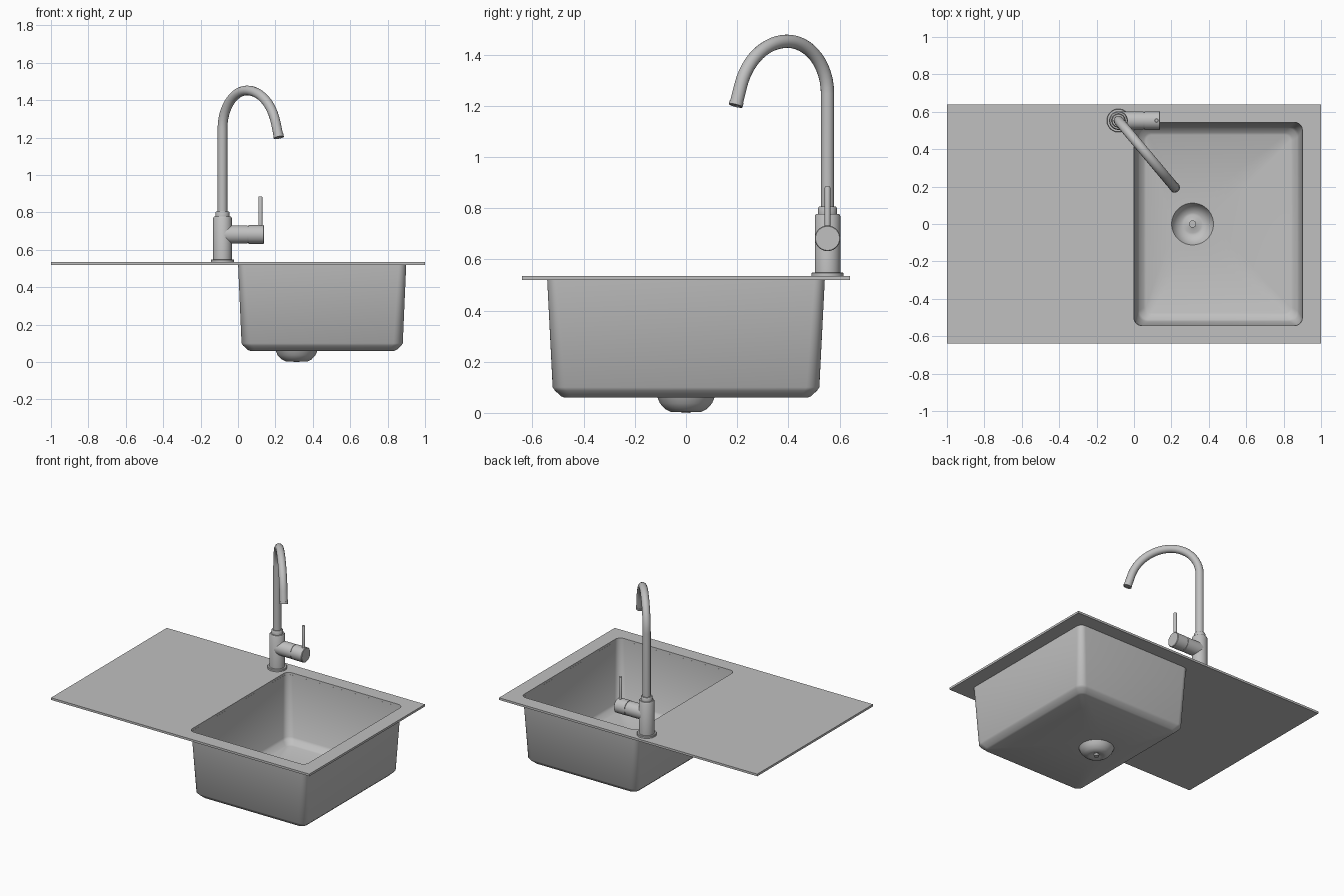
import bpy, bmesh
from math import sin, cos, pi, radians
from mathutils import Matrix, Vector

cube = bpy.data.objects.get("Cube")
if cube:
    bpy.data.objects.remove(cube, do_unlink=True)

steel = bpy.data.materials.new("brushed_steel")
steel.use_nodes = True
GREY = (0.53, 0.53, 0.53, 1)
steel.diffuse_color = GREY
steel.node_tree.nodes["Principled BSDF"].inputs["Base Color"].default_value = GREY

STEPS = 8  # points per quarter turn


def finish(obj, angle=40):
    obj.data.materials.clear()
    obj.data.materials.append(steel)
    bpy.ops.object.select_all(action='DESELECT')
    obj.select_set(True)
    bpy.context.view_layer.objects.active = obj
    bpy.ops.object.shade_smooth_by_angle(angle=radians(angle))
    return obj


def rounded_rect(cx, hx, hy, r, z):
    ring = []
    for k in range(4):
        sx, sy = ((1, 1), (-1, 1), (-1, -1), (1, -1))[k]
        for j in range(STEPS):
            a = pi / 2 * (k + j / (STEPS - 1))
            ring.append((cx + sx * (hx - r) + r * cos(a), sy * (hy - r) + r * sin(a), z))
    return ring


def circle(cx, r, z):
    n = 4 * STEPS
    return [(cx + r * cos(2 * pi * (i + 0.5) / n), r * sin(2 * pi * (i + 0.5) / n), z)
            for i in range(n)]


def loft(name, rings, cap_start=False, cap_end=False, matrix=None, angle=40):
    """Bridge successive rings of equal point count into one surface."""
    bm = bmesh.new()
    loops = [[bm.verts.new(p) for p in ring] for ring in rings]
    n = len(loops[0])
    for a, b in zip(loops, loops[1:]):
        for i in range(n):
            j = (i + 1) % n
            bm.faces.new((a[i], a[j], b[j], b[i]))
    if cap_start:
        bm.faces.new(loops[0][::-1])
    if cap_end:
        bm.faces.new(loops[-1])
    bmesh.ops.remove_doubles(bm, verts=bm.verts, dist=1e-5)
    if matrix:
        bm.transform(matrix)
    mesh = bpy.data.meshes.new(name)
    bm.to_mesh(mesh)
    bm.free()
    obj = bpy.data.objects.new(name, mesh)
    bpy.context.collection.objects.link(obj)
    return finish(obj, angle)


def lathe(name, profile, matrix):
    return loft(name, [circle(0, r, z) for r, z in profile], True, True, matrix, 35)


# Sink: worktop slab, bowl and drain cup as one continuous sheet
BOWL_X, DRAIN_X = 0.45, 0.313
sink_rings = [
    rounded_rect(BOWL_X, 0.449, 0.542, 0.04, 0.52),
    rounded_rect(0, 1, 0.64, 0, 0.52),
    rounded_rect(0, 1, 0.64, 0, 0.535),
    rounded_rect(BOWL_X, 0.45, 0.543, 0.04, 0.535),
    rounded_rect(BOWL_X, 0.431, 0.521, 0.05, 0.10),
    rounded_rect(BOWL_X, 0.422, 0.512, 0.05, 0.087),
    rounded_rect(BOWL_X, 0.398, 0.488, 0.04, 0.065),
    rounded_rect(BOWL_X, 0.386, 0.476, 0.03, 0.06),
]
drain = [(0.112, 0.06), (0.102, 0.037), (0.082, 0.015), (0.06, 0.004),
         (0.048, 0.003), (0.017, 0.014), (0.017, 0)]
sink_rings += [circle(DRAIN_X, r, z) for r, z in drain]
loft("sink_with_drainboard", sink_rings, cap_end=True, angle=45)

# Tap body: flange, barrel and collar
TAP = Vector((-0.083, 0.553, 0))
lathe("tap_body", [
    (0.0625, 0.535), (0.0625, 0.546), (0.06, 0.549), (0.05, 0.549),
    (0.05, 0.77), (0.045, 0.778), (0.037, 0.778), (0.037, 0.8),
    (0.033, 0.806), (0.024, 0.806)], Matrix.Translation(TAP))

# Side arm with a thin seam, lying along x
lathe("mixer_arm", [
    (0.049, 0), (0.049, 0.135), (0.046, 0.135), (0.046, 0.139),
    (0.05, 0.139), (0.05, 0.219), (0.047, 0.222)],
    Matrix.Translation(TAP + Vector((0, 0, 0.682))) @ Matrix.Rotation(pi / 2, 4, 'Y'))

# Lever standing on the arm
lathe("mixer_lever", [(0.011, 0.7), (0.011, 0.88), (0.009, 0.884)],
      Matrix.Translation(TAP + Vector((0.203, 0, 0))))

# Swan neck spout: riser, two arcs of different radius, short straight end
reach = Vector((0.3, -0.357, 0)).normalized()
R1, R2, TOP, SWEEP = 0.205, 0.25, 1.452, radians(72)
path = [(0, 0.79)]
for i in range(13):
    a = pi / 2 * i / 12
    path.append((R1 - R1 * cos(a), TOP - R1 + R1 * sin(a)))
for i in range(1, 13):
    a = SWEEP * i / 12
    path.append((R1 + R2 * sin(a), TOP - R2 + R2 * cos(a)))
end_s, end_z = path[-1]
path.append((end_s + 0.08 * cos(SWEEP), end_z - 0.08 * sin(SWEEP)))

curve = bpy.data.curves.new("spout", 'CURVE')
curve.dimensions = '3D'
curve.bevel_depth = 0.026
curve.bevel_resolution = 6
curve.use_fill_caps = True
spline = curve.splines.new('POLY')
spline.points.add(len(path) - 1)
for point, (s, z) in zip(spline.points, path):
    point.co = (*(TAP + reach * s + Vector((0, 0, z))), 1)
spout = bpy.data.objects.new("spout", curve)
bpy.context.collection.objects.link(spout)
bpy.ops.object.select_all(action='DESELECT')
spout.select_set(True)
bpy.context.view_layer.objects.active = spout
bpy.ops.object.convert(target='MESH')
finish(bpy.context.view_layer.objects.active)

# Outlet ring at the spout tip
tip = TAP + reach * path[-1][0] + Vector((0, 0, path[-1][1]))
down = reach * cos(SWEEP) - Vector((0, 0, sin(SWEEP)))
lathe("spout_outlet", [(0.0275, -0.012), (0.0275, 0.003), (0.022, 0.003), (0.022, 0.001)],
      Matrix.Translation(tip) @ down.to_track_quat('Z', 'Y').to_matrix().to_4x4())
